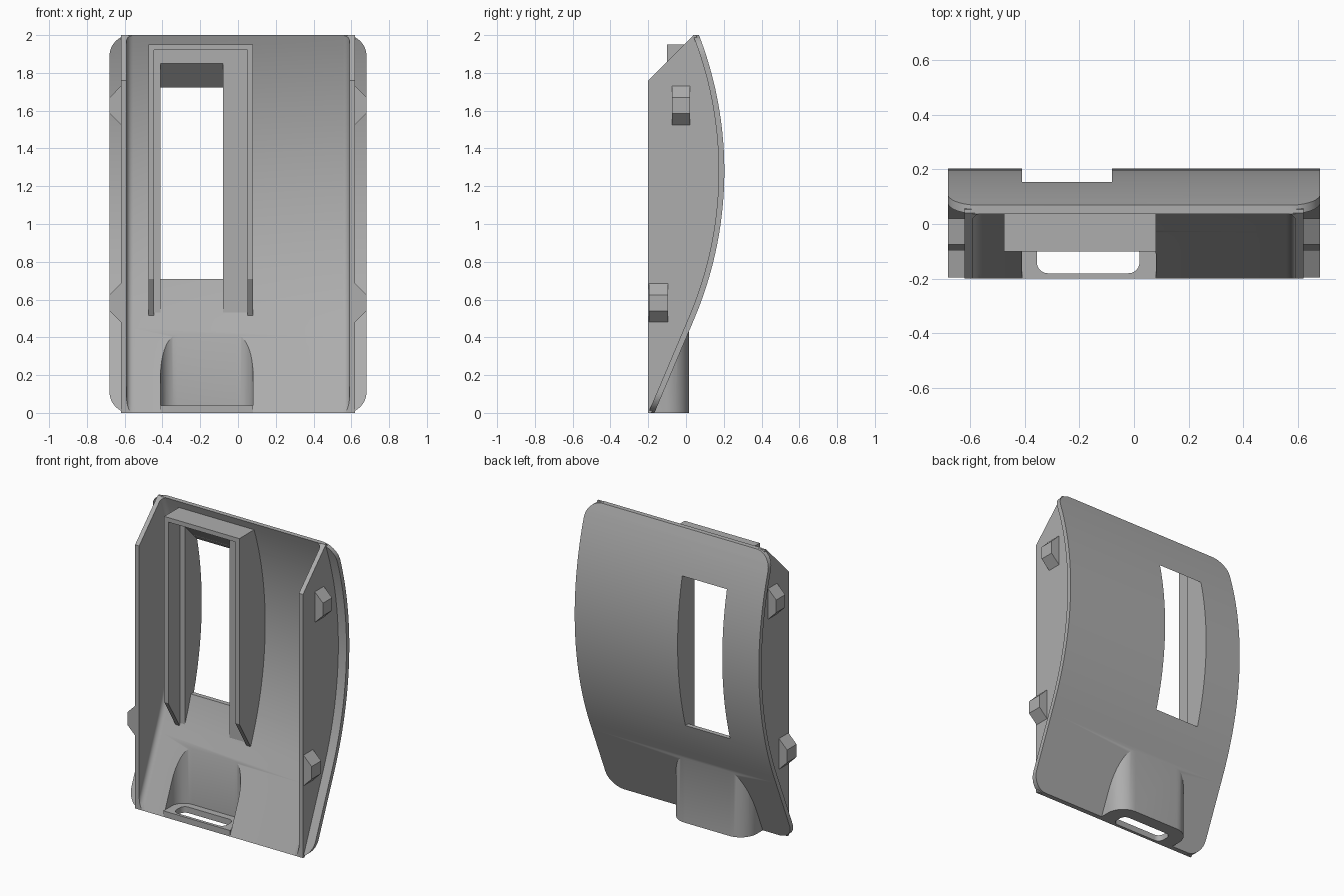
import bpy, bmesh
from math import sin, cos, pi, sqrt

if "Cube" in bpy.data.objects:
    bpy.data.objects.remove(bpy.data.objects["Cube"])

grey = bpy.data.materials.new("plain_grey")
grey.use_nodes = True
COLOUR = (0.42, 0.42, 0.42, 1)
grey.diffuse_color = COLOUR
grey.node_tree.nodes["Principled BSDF"].inputs["Base Color"].default_value = COLOUR

# Back panel curve: an arc that runs into a straight slope near the bottom
MID_Z, MID_Y, RADIUS, THICK = 1.28, -1.797, 2.0, 0.03
SIN_T = 0.39
COS_T = sqrt(1 - SIN_T ** 2)


def back_y(z, inset=0.0):
    r = RADIUS - inset
    z_tan = MID_Z - r * SIN_T
    if z < z_tan:
        return MID_Y + r * COS_T - (z_tan - z) * SIN_T / COS_T
    return MID_Y + sqrt(r * r - (z - MID_Z) ** 2)


def span(a, b, n=40):
    return [a + (b - a) * i / n for i in range(n + 1)]


def back_line(z0, z1, inset):
    return [(back_y(z, inset), z) for z in span(z0, z1)]


def loft(name, rings):
    """Closed solid through a list of point rings."""
    bm = bmesh.new()
    loops = [[bm.verts.new(p) for p in ring] for ring in rings]
    for a, b in zip(loops, loops[1:]):
        for i in range(len(a)):
            j = (i + 1) % len(a)
            bm.faces.new((a[i], a[j], b[j], b[i]))
    bm.faces.new(loops[0])
    bm.faces.new(loops[-1])
    bmesh.ops.recalc_face_normals(bm, faces=bm.faces)
    mesh = bpy.data.meshes.new(name)
    bm.to_mesh(mesh)
    bm.free()
    mesh.materials.append(grey)
    obj = bpy.data.objects.new(name, mesh)
    bpy.context.collection.objects.link(obj)
    return obj


def prism_x(name, profile, x0, x1):
    return loft(name, [[(x, y, z) for y, z in profile] for x in (x0, x1)])


def prism_z(name, outline, z0, z1):
    return loft(name, [[(x, y, z) for x, y in outline] for z in (z0, z1)])


def box(name, x0, x1, y0, y1, z0, z1):
    return prism_z(name, [(x0, y0), (x1, y0), (x1, y1), (x0, y1)], z0, z1)


def rounded(x0, x1, y0, y1, r, square_front=False, n=12):
    """Rectangle outline with rounded corners, optionally square at low y."""
    pts = [(x0, y0), (x1, y0)] if square_front else []
    corners = [(x1 - r, y1 - r, 0), (x0 + r, y1 - r, 1)]
    if not square_front:
        corners += [(x0 + r, y0 + r, 2), (x1 - r, y0 + r, 3)]
    for cx, cy, q in corners:
        for a in span(q * pi / 2, (q + 1) * pi / 2, n):
            pts.append((cx + r * cos(a), cy + r * sin(a)))
    return pts


def combine(obj, other, operation):
    mod = obj.modifiers.new(operation, 'BOOLEAN')
    mod.operation = operation
    mod.solver = 'EXACT'
    mod.object = other
    bpy.context.view_layer.objects.active = obj
    bpy.ops.object.modifier_apply(modifier=mod.name)
    bpy.data.objects.remove(other)


# Curved back panel with rounded corners
panel_profile = back_line(-0.1, 2.1, 0) + back_line(-0.1, 2.1, THICK)[::-1]
shell = prism_x("curved_shell", panel_profile, -0.8, 0.8)
frame = rounded(-0.68, 0.68, 0, 2, 0.11)
combine(shell, loft("corner_trim", [[(x, y, z) for x, z in frame] for y in (-1, 1)]), 'INTERSECT')

# Side walls come from a solid body that is hollowed out
body_profile = [(0.04, 2), (-0.2, 1.76), (-0.2, 0)] + back_line(0, 2, THICK / 2)
combine(shell, prism_x("wall_body", body_profile, -0.62, 0.62), 'UNION')

# Socket bulge at the bottom of the back
combine(shell, prism_z("socket", rounded(-0.45, 0.12, -0.19, 0.015, 0.12, True), 0, 0.45), 'UNION')

# Interior hollow with filleted back corners
hollow = loft("hollow", [[(x, y, z) for x, y in
                          rounded(-0.59, 0.59, -0.5, back_y(z, THICK), 0.035, True, 6)]
                         for z in span(-0.1, 2.1, 44)])
combine(shell, hollow, 'DIFFERENCE')

# Socket pocket, floor and cable slot
combine(shell, prism_z("pocket", rounded(-0.41, 0.08, -0.5, -0.025, 0.09, True), 0.04, 0.46), 'DIFFERENCE')
combine(shell, box("socket_floor", -0.41, 0.08, -0.2, -0.05, 0, 0.04), 'UNION')
combine(shell, prism_z("slot", rounded(-0.355, 0.02, -0.18, -0.07, 0.04), -0.1, 0.1), 'DIFFERENCE')

# Window opening with a sloped head
opening = [(-0.05, 0.71), (-0.05, 1.925), (0.3, 1.575), (0.3, 0.71)]
combine(shell, prism_x("window", opening, -0.41, -0.08), 'DIFFERENCE')

# Raised U-shaped rail around the window
EMBED = THICK - 0.01
rail_profile = [(-0.1, 1.95), (-0.1, 0.71)] + back_line(0.505, 1.95, EMBED)
prism_x("window_rail_right", rail_profile, -0.475, -0.445)
prism_x("window_rail_left", rail_profile, 0.05, 0.08)
cap_profile = [(-0.1, 1.95), (-0.1, 1.92)] + back_line(1.92, 1.95, EMBED)
prism_x("window_rail_top", cap_profile, -0.445, 0.05)

# Flat ledges inside the rail
ledge_profile = [(0.025, 1.92), (0.025, 0.53)] + back_line(0.53, 1.92, EMBED)
prism_x("window_ledge_right", ledge_profile, -0.445, -0.41)
prism_x("window_ledge_left", ledge_profile, -0.08, 0.05)
head_profile = [(0.025, 1.92), (0.025, 1.85)] + back_line(1.75, 1.92, EMBED)
prism_x("window_ledge_top", head_profile, -0.41, -0.08)

# Snap clips on both side walls
for level, y0, y1, z0 in (("upper", -0.075, 0.02, 1.525), ("lower", -0.195, -0.095, 0.48)):
    for side, s in (("left", 1), ("right", -1)):
        outline = [(0.61, z0), (0.62, z0), (0.68, z0 + 0.06),
                   (0.68, z0 + 0.145), (0.62, z0 + 0.205), (0.61, z0 + 0.205)]
        loft(f"{level}_clip_{side}", [[(s * x, y, z) for x, z in outline] for y in (y0, y1)])

# Smooth the curved shell, keep its edges crisp
bpy.ops.object.select_all(action='DESELECT')
shell.select_set(True)
bpy.context.view_layer.objects.active = shell
bpy.ops.object.shade_smooth_by_angle(angle=0.5)
